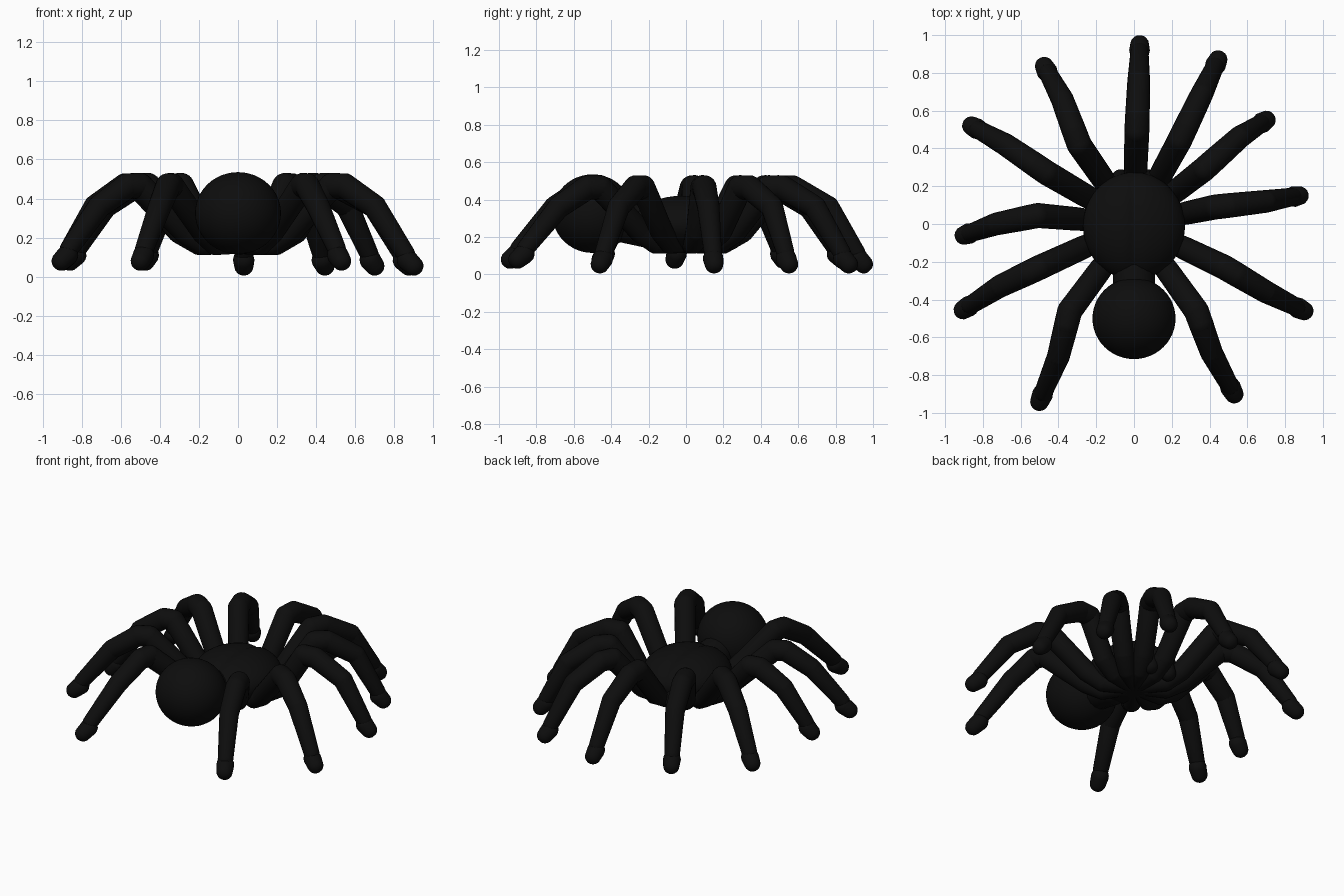
import bpy, bmesh, math
from mathutils import Vector, Matrix

if "Cube" in bpy.data.objects:
    bpy.data.objects.remove(bpy.data.objects["Cube"])

black = bpy.data.materials.new("matte black")
black.diffuse_color = (0.004, 0.004, 0.004, 1)
black.use_nodes = True
black.node_tree.nodes["Principled BSDF"].inputs["Base Color"].default_value = black.diffuse_color


def finish(bm, name):
    me = bpy.data.meshes.new(name)
    bm.to_mesh(me)
    bm.free()
    me.materials.append(black)
    for p in me.polygons:
        p.use_smooth = True
    ob = bpy.data.objects.new(name, me)
    bpy.context.collection.objects.link(ob)
    return ob


def ellipsoid(bm, c, r, seg=40, rot=None):
    m = Matrix.Translation(c) @ (rot or Matrix()) @ Matrix.Diagonal((*r, 1))
    bmesh.ops.create_uvsphere(bm, u_segments=seg, v_segments=seg // 2, radius=1, matrix=m)


def limb(bm, a, b, ra, rb, n=18):
    """Tapered capsule from a to b."""
    a, b = Vector(a), Vector(b)
    d = b - a
    rot = d.to_track_quat('Z', 'Y').to_matrix().to_4x4()
    m = Matrix.Translation(a) @ rot
    prof = [(ra * math.cos(t), ra * math.sin(t)) for t in [-math.pi / 2 * k / 5 for k in (4, 3, 2, 1, 0)]]
    prof += [(rb * math.cos(t), d.length + rb * math.sin(t)) for t in [math.pi / 2 * k / 5 for k in range(5)]]
    rings = [[bm.verts.new(m @ Vector((r * math.cos(2 * math.pi * i / n), r * math.sin(2 * math.pi * i / n), z)))
              for i in range(n)] for r, z in prof]
    for p, q in zip(rings, rings[1:]):
        for i in range(n):
            bm.faces.new((p[i], p[(i + 1) % n], q[(i + 1) % n], q[i]))
    bm.faces.new(rings[0][::-1])
    bm.faces.new(rings[-1])


# abdomen
bm = bmesh.new()
ellipsoid(bm, (0, -0.5, 0.325), (0.22, 0.215, 0.21), 48)
finish(bm, "abdomen")

# head and thorax, with a shallow groove along the middle of the back
bm = bmesh.new()
ellipsoid(bm, (0, -0.01, 0.27), (0.27, 0.285, 0.155), 48)
for v in bm.verts:
    if v.co.z > 0.3:
        v.co.z -= 0.015 * math.exp(-(v.co.x / 0.03) ** 2)
finish(bm, "thorax")

# waist
bm = bmesh.new()
limb(bm, (0, -0.2, 0.25), (0, -0.34, 0.28), 0.11, 0.11)
finish(bm, "waist")

# jaws
for s, side in ((-1, "left"), (1, "right")):
    bm = bmesh.new()
    limb(bm, (s * 0.07, 0.2, 0.27), (s * 0.07, 0.24, 0.18), 0.06, 0.05)
    finish(bm, side + "_jaw")

# legs: knee xy, shin joint xy, foot xy
legs = [
    ((0.015, 0.49), (0.025, 0.76), (0.03, 0.95)),
    ((0.24, 0.44), (0.36, 0.69), (0.445, 0.87)),
    ((0.37, 0.29), (0.56, 0.46), (0.70, 0.55)),
    ((0.43, 0.09), (0.70, 0.12), (0.875, 0.15)),
    ((0.48, -0.23), (0.70, -0.36), (0.90, -0.46)),
    ((0.33, -0.46), (0.41, -0.68), (0.53, -0.90)),
    ((-0.34, -0.46), (-0.40, -0.70), (-0.50, -0.94)),
    ((-0.50, -0.23), (-0.71, -0.33), (-0.905, -0.455)),
    ((-0.51, 0.045), (-0.73, 0.0), (-0.90, -0.06)),
    ((-0.46, 0.27), (-0.68, 0.42), (-0.86, 0.52)),
    ((-0.29, 0.42), (-0.38, 0.66), (-0.475, 0.835)),
]
for i, (k, m, f) in enumerate(legs):
    k, m, f = Vector(k), Vector(m), Vector(f)
    out = k.normalized()
    zf = 0.055 if i < 5 else 0.08
    at = lambda p, z: (p.x, p.y, z)
    pts = [at(out * 0.05, 0.16), at(out * 0.2, 0.165), at(out * 0.3, 0.23), at(k, 0.465),
           at(k.lerp(m, 0.3), 0.465), at(m, 0.36), at(m.lerp(f, 0.8), zf + 0.06)]
    rad = [0.045, 0.055, 0.062, 0.066, 0.065, 0.06, 0.048]
    bm = bmesh.new()
    for j in range(len(pts) - 1):
        limb(bm, pts[j], pts[j + 1], rad[j], rad[j + 1])
    # rounded foot
    limb(bm, at(m.lerp(f, 0.84), zf + 0.03), at(f, zf), 0.055, 0.05)
    finish(bm, "leg_%d" % (i + 1))
